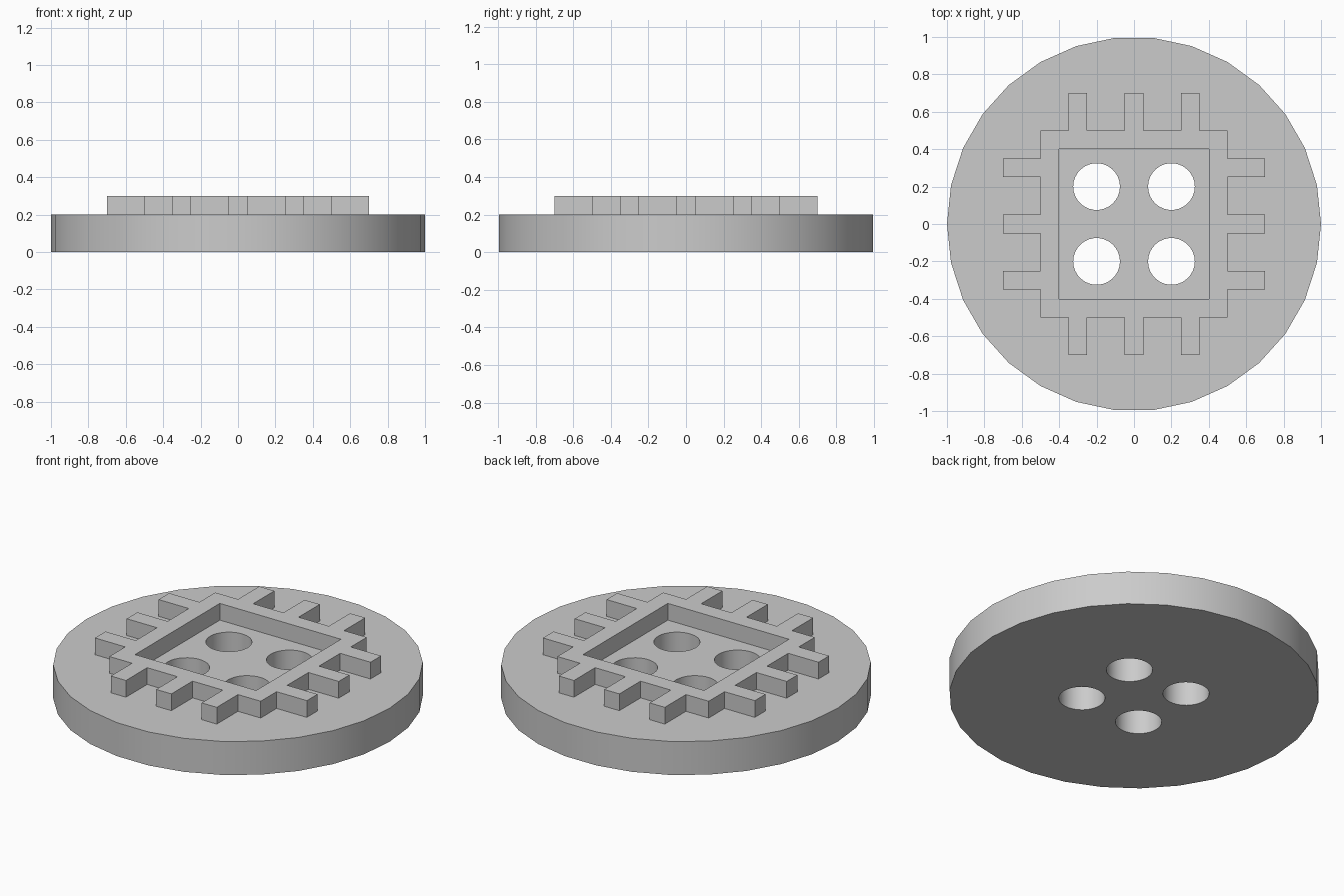
import bpy, bmesh, math
from mathutils import Matrix, Vector

cube = bpy.data.objects.get("Cube")
if cube:
    bpy.data.objects.remove(cube, do_unlink=True)

GREY = (0.6, 0.6, 0.6, 1)
grey = bpy.data.materials.new("plain_grey")
grey.use_nodes = True
grey.diffuse_color = GREY
for node in grey.node_tree.nodes:
    if node.type == 'BSDF_PRINCIPLED':
        node.inputs["Base Color"].default_value = GREY


def circle(cx, cy, radius, sides=30):
    step = math.tau / sides
    return [Vector((cx + radius * math.cos(i * step), cy + radius * math.sin(i * step)))
            for i in range(sides)]


def square(half):
    return [Vector(p) for p in ((-half, -half), (half, -half), (half, half), (-half, half))]


def toothed_square(half, tip, tooth_half, centres):
    """Outline of one toothed edge, turned round the four sides."""
    edge = [Vector((-half, -half))]
    for c in centres:
        a, b = c - tooth_half, c + tooth_half
        edge += [Vector(p) for p in ((a, -half), (a, -tip), (b, -tip), (b, -half))]
    return [Matrix.Rotation(k * math.pi / 2, 2) @ p for k in range(4) for p in edge]


def plate(name, outlines, bottom, top):
    """Extrude a filled outline with holes into a solid mesh."""
    curve = bpy.data.curves.new(name + "_outline", 'CURVE')
    curve.dimensions = '2D'
    curve.fill_mode = 'BOTH'
    curve.extrude = (top - bottom) / 2
    for outline in outlines:
        spline = curve.splines.new('POLY')
        spline.points.add(len(outline) - 1)
        for point, p in zip(spline.points, outline):
            point.co = (p.x, p.y, 0, 1)
        spline.use_cyclic_u = True
    helper = bpy.data.objects.new(name + "_outline", curve)
    bpy.context.collection.objects.link(helper)
    bpy.context.view_layer.update()
    graph = bpy.context.evaluated_depsgraph_get()
    mesh = bpy.data.meshes.new_from_object(helper.evaluated_get(graph))
    bpy.data.objects.remove(helper, do_unlink=True)
    bpy.data.curves.remove(curve)

    # Weld caps to walls and raise to height
    bm = bmesh.new()
    bm.from_mesh(mesh)
    bmesh.ops.remove_doubles(bm, verts=bm.verts, dist=0.0001)
    bmesh.ops.translate(bm, verts=bm.verts, vec=(0, 0, (top + bottom) / 2))
    bmesh.ops.recalc_face_normals(bm, faces=bm.faces)
    bm.to_mesh(mesh)
    bm.free()
    mesh.name = name
    mesh.materials.clear()
    mesh.materials.append(grey)

    obj = bpy.data.objects.new(name, mesh)
    bpy.context.collection.objects.link(obj)
    bpy.ops.object.select_all(action='DESELECT')
    obj.select_set(True)
    bpy.context.view_layer.objects.active = obj
    bpy.ops.object.shade_smooth_by_angle(angle=math.radians(30))
    return obj


# Round base with four thread holes
holes = [circle(x, y, 0.125) for x in (-0.2, 0.2) for y in (-0.2, 0.2)]
plate("button_disc", [circle(0, 0, 1)] + holes, 0, 0.2)

# Raised square frame with three teeth on each side
plate("toothed_frame", [toothed_square(0.5, 0.7, 0.05, (-0.3, 0, 0.3)), square(0.4)], 0.2, 0.3)
